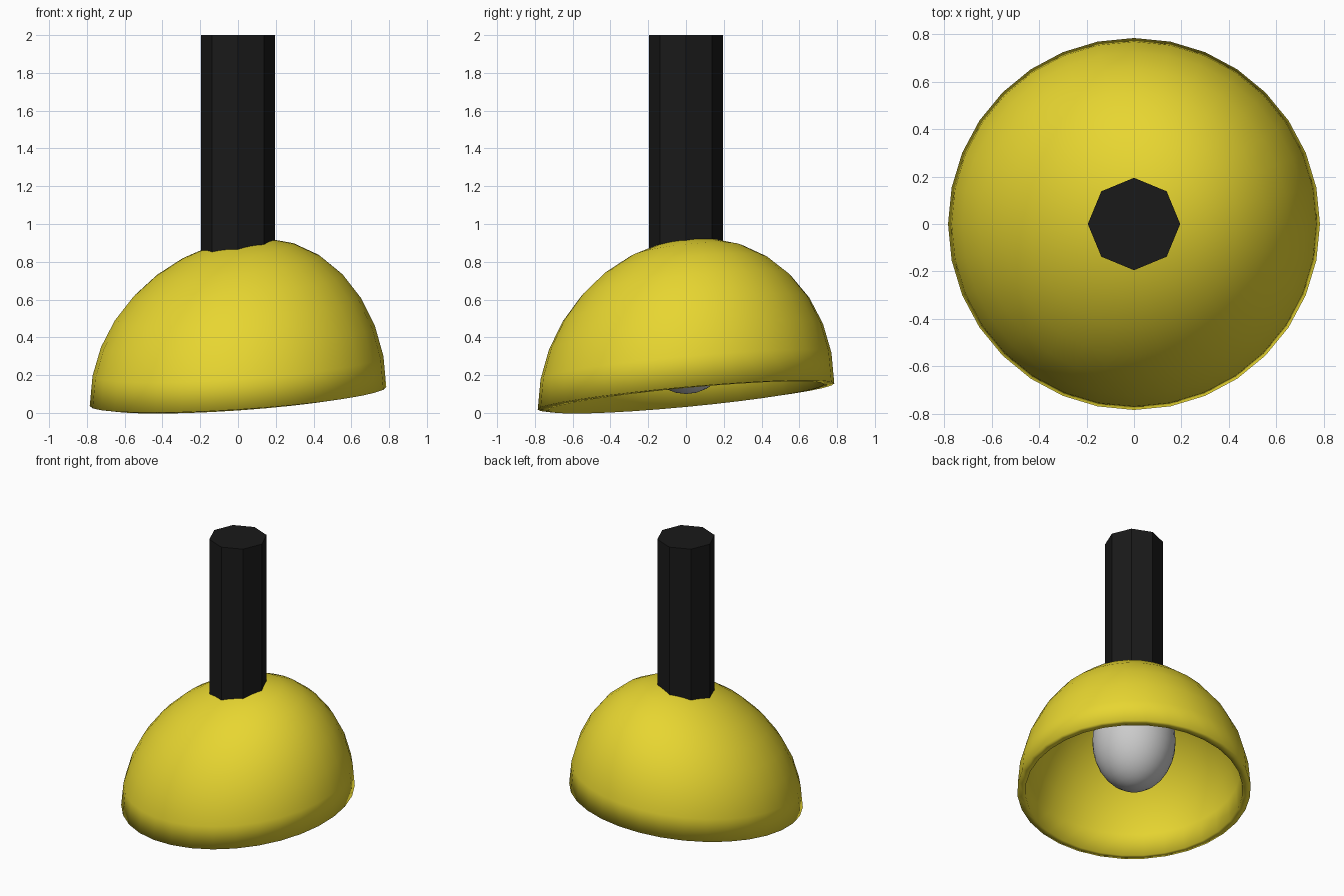
import bpy, bmesh

if "Cube" in bpy.data.objects:
    bpy.data.objects.remove(bpy.data.objects["Cube"])


def material(name, rgb):
    mat = bpy.data.materials.new(name)
    mat.diffuse_color = (*rgb, 1)
    mat.use_nodes = True
    mat.node_tree.nodes["Principled BSDF"].inputs["Base Color"].default_value = mat.diffuse_color
    return mat


yellow = material("yellow", (0.8, 0.67, 0.03))
black = material("black", (0.01, 0.01, 0.01))

# Shade: upper half of a sphere, skewed so the rim rises to the back right
bm = bmesh.new()
bmesh.ops.create_uvsphere(bm, u_segments=32, v_segments=16, radius=1)
lower = [v for v in bm.verts if v.co.z < -0.01]
bmesh.ops.delete(bm, geom=lower, context='VERTS')
for v in bm.verts:
    t = v.co.z
    x, y = v.co.x * 0.785, v.co.y * 0.785
    skew = (0.064 + 0.085 * t * t) * x + (0.088 + 0.015 * t) * y
    v.co = (x, y, 0.087 + 0.828 * t + skew)
mesh = bpy.data.meshes.new("shade")
bm.to_mesh(mesh)
bm.free()
shade = bpy.data.objects.new("shade", mesh)
bpy.context.collection.objects.link(shade)
mesh.materials.append(yellow)
solid = shade.modifiers.new("thickness", 'SOLIDIFY')
solid.thickness = 0.055
solid.offset = -1
for p in mesh.polygons:
    p.use_smooth = True

# Hanging pole: eight-sided, sunk into the top of the shade
bpy.ops.mesh.primitive_cylinder_add(vertices=8, radius=0.195, depth=1.2, location=(0, 0, 1.4))
pole = bpy.context.object
pole.name = "pole"
pole.data.materials.append(black)

# Bulb: tall ellipsoid inside the shade
bpy.ops.mesh.primitive_uv_sphere_add(segments=32, ring_count=16, radius=1, location=(0, 0, 0.46))
bulb = bpy.context.object
bulb.name = "bulb"
bulb.scale = (0.28, 0.28, 0.36)
bpy.ops.object.shade_smooth()
